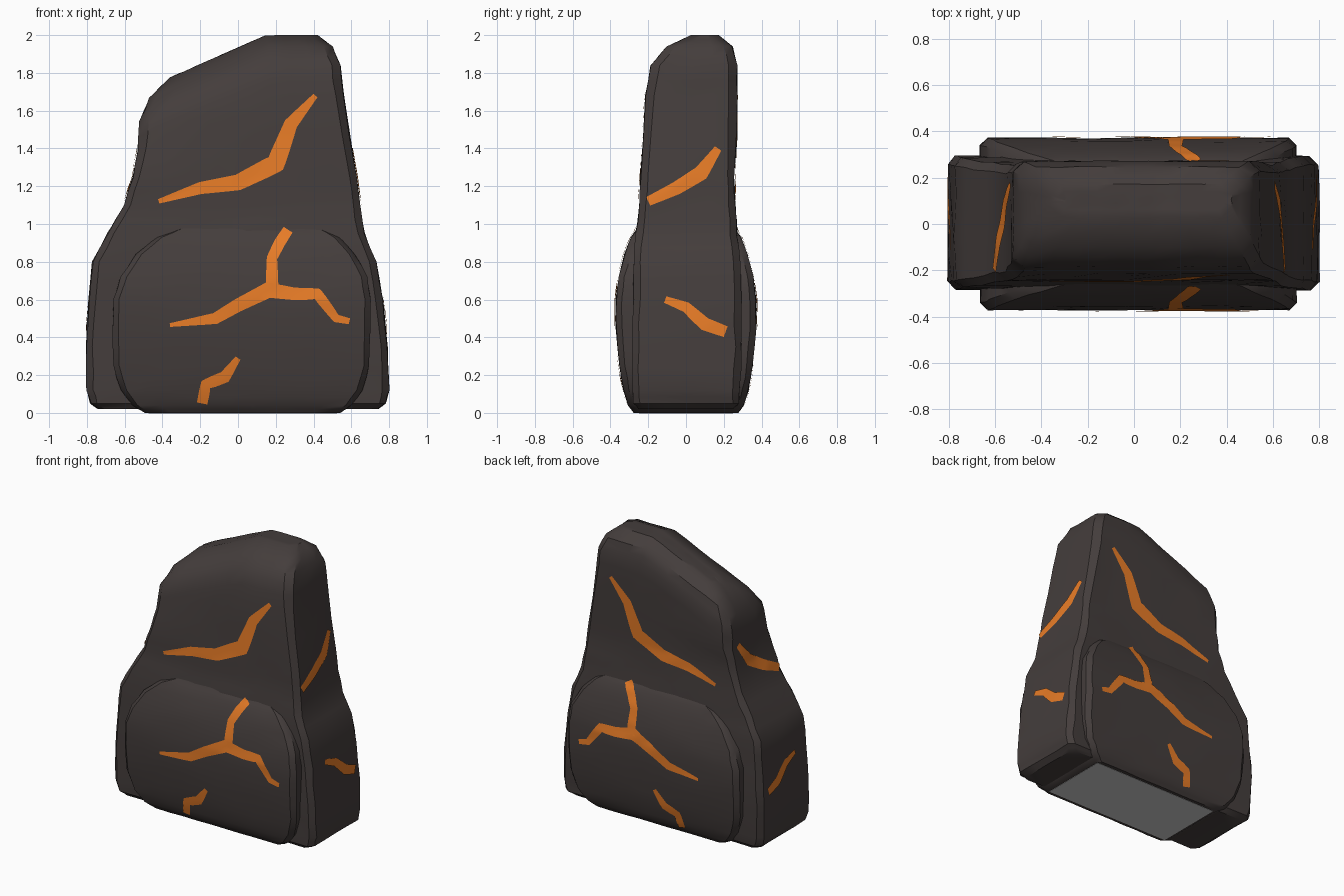
import bpy, bmesh, random
from mathutils import Vector
from mathutils.bvhtree import BVHTree

random.seed(4)
cube = bpy.data.objects.get("Cube")
if cube:
    bpy.data.objects.remove(cube, do_unlink=True)


def material(name, rgb):
    mat = bpy.data.materials.new(name)
    mat.use_nodes = True
    mat.diffuse_color = (*rgb, 1)
    mat.node_tree.nodes["Principled BSDF"].inputs["Base Color"].default_value = (*rgb, 1)
    return mat


stone = material("dark stone", (0.058, 0.047, 0.045))
ember = material("glowing orange", (0.80, 0.20, 0.02))
grey = material("plain grey", (0.62, 0.62, 0.62))


def finish(name, bm, mat, angle=0.6):
    mesh = bpy.data.meshes.new(name)
    bm.to_mesh(mesh)
    bm.free()
    mesh.materials.append(mat)
    obj = bpy.data.objects.new(name, mesh)
    bpy.context.collection.objects.link(obj)
    bpy.ops.object.select_all(action='DESELECT')
    obj.select_set(True)
    bpy.context.view_layer.objects.active = obj
    bpy.ops.object.shade_smooth_by_angle(angle=angle)
    return obj


def outline(x0, x1, y0, y1, cut, nx=9, ny=4):
    """Chamfered rectangle with evenly divided sides."""
    c = min(cut, (x1 - x0) / 3, (y1 - y0) / 3)
    corners = [(x0 + c, y0), (x1 - c, y0), (x1, y0 + c), (x1, y1 - c),
               (x1 - c, y1), (x0 + c, y1), (x0, y1 - c), (x0, y0 + c)]
    pts = []
    for i, (a, b) in enumerate(zip(corners, corners[1:] + corners[:1])):
        n = (nx, 1, ny, 1)[i % 4]
        pts += [Vector(a).lerp(Vector(b), k / n) for k in range(n)]
    return pts


def loft(rings, rough):
    """Skin a stack of rings, with a slightly chipped surface."""
    bm = bmesh.new()
    stack = []
    for a, b in zip(rings, rings[1:]):
        stack += [a, [p.lerp(q, 0.5) for p, q in zip(a, b)]]
    stack.append(rings[-1])
    loops = []
    for ring in stack:
        loops.append([bm.verts.new(p + Vector((random.uniform(-rough, rough),
                                               random.uniform(-rough, rough), 0)))
                      for p in ring])
    for a, b in zip(loops, loops[1:]):
        for i in range(len(a)):
            j = (i + 1) % len(a)
            bm.faces.new((a[i], a[j], b[j], b[i]))
    bm.faces.new(loops[0][::-1])
    bm.faces.new(loops[-1])
    bmesh.ops.recalc_face_normals(bm, faces=bm.faces)
    bmesh.ops.triangulate(bm, faces=[f for f in bm.faces if len(f.verts) > 4])
    return bm


def crest(x):
    """Height of the sloping top."""
    return min(2.0, 1.78 + 0.44 * (x + 0.35))


# Main boulder: level rings below, then rings hung from the sloping crest
level = [(0.02, -.74, .74, -.25, .25), (0.05, -.78, .78, -.28, .28),
         (0.12, -.80, .80, -.285, .285), (0.35, -.805, .79, -.285, .295),
         (0.6, -.79, .765, -.28, .29), (0.8, -.77, .73, -.275, .285),
         (0.95, -.69, .67, -.265, .27), (1.1, -.605, .645, -.245, .26),
         (1.25, -.555, .625, -.24, .255)]
hung = [(0.32, -.53, .56, -.215, .27), (0.16, -.52, .54, -.185, .27),
        (0.06, -.47, .50, -.10, .245), (0.0, -.36, .42, .03, .17),
        (0.0, -.30, .36, .09, .11)]
rings = [[Vector((p.x, p.y, z)) for p in outline(*box, 0.035)] for z, *box in level]
rings += [[Vector((p.x, p.y, crest(p.x) - d)) for p in outline(*box, 0.045)]
          for d, *box in hung]
body = finish("boulder_body", loft(rings, 0.004), stone)

# Rounded slab bulging out of the front and back
slab = [(0.0, -.49, .54, .275), (0.04, -.56, .60, .305), (0.12, -.62, .66, .33),
        (0.25, -.66, .695, .352), (0.45, -.665, .70, .37), (0.6, -.66, .70, .37),
        (0.72, -.62, .685, .355), (0.84, -.54, .62, .325), (0.93, -.43, .54, .29),
        (0.98, -.32, .45, .255)]
rings = [[Vector((p.x, p.y, z)) for p in outline(x0, x1, -y, y, 0.03)]
         for z, x0, x1, y in slab]
belly = finish("bulging_slab", loft(rings, 0.003), stone)

# Bare underside
bm = bmesh.new()
bmesh.ops.create_cube(bm, size=1)
for v in bm.verts:
    v.co = Vector((v.co.x * 1.0 + 0.025, v.co.y * 0.5, v.co.z * 0.006 + 0.001))
finish("underside_plate", bm, grey)

# Surface that the cracks cling to
surface = bmesh.new()
for obj in (body, belly):
    surface.from_mesh(obj.data)
tree = BVHTree.FromBMesh(surface)
surface.free()


def cling(u, z, axis, side):
    out = Vector((side, 0, 0)) if axis == 'X' else Vector((0, side, 0))
    start = Vector((0, u, z)) if axis == 'X' else Vector((u, 0, z))
    hit = tree.ray_cast(start + out * 3, -out)[0]
    return (hit if hit else start) + out * 0.006


def crack(name, paths, axis, side):
    """Thin ribbons through (across, height, half width) points."""
    bm = bmesh.new()
    for path in paths:
        pts = [Vector(p) for p in path]
        fine = []
        for a, b in zip(pts, pts[1:]):
            n = max(2, int((b - a).length / 0.02))
            fine += [a.lerp(b, k / n) for k in range(n)]
        fine.append(pts[-1])
        rows = []
        for i, p in enumerate(fine):
            t = (fine[min(i + 3, len(fine) - 1)] - fine[max(i - 3, 0)]).to_2d().normalized()
            rows.append([bm.verts.new(cling(p.x - t.y * p.z * s, p.y + t.x * p.z * s, axis, side))
                         for s in (-1, -0.5, 0, 0.5, 1)])
        for a, b in zip(rows, rows[1:]):
            for k in range(4):
                bm.faces.new((a[k], a[k + 1], b[k + 1], b[k]))
    bm.normal_update()
    index = 0 if axis == 'X' else 1
    bmesh.ops.reverse_faces(bm, faces=[f for f in bm.faces if f.normal[index] * side < 0])
    finish(name, bm, ember)


upper = [(-.42, 1.12, .012), (-.2, 1.19, .032), (0, 1.22, .042), (.2, 1.32, .05),
         (.28, 1.53, .036), (.41, 1.68, .014)]
trunk = [(-.36, .465, .01), (-.12, .50, .03), (0, .57, .035), (.18, .66, .042)]
rise = [(.18, .64, .035), (.18, .82, .028), (.22, .90, .03), (.265, .97, .028)]
fork = [(.16, .65, .04), (.3, .63, .033), (.42, .63, .03), (.52, .50, .022), (.59, .485, .016)]
small = [(-.19, .05, .028), (-.17, .15, .03), (-.07, .19, .032), (0, .29, .015)]
side_high = [(-.2, 1.12, .025), (-.05, 1.19, .035), (.08, 1.27, .04), (.17, 1.40, .02)]
side_low = [(-.11, .60, .018), (0, .56, .028), (.1, .47, .035), (.21, .43, .03)]

for face, side in (("front", -1), ("back", 1)):
    crack(face + "_upper_crack", [upper], 'Y', side)
    crack(face + "_forked_crack", [trunk, rise, fork], 'Y', side)
    crack(face + "_small_crack", [small], 'Y', side)
for face, side in (("left", 1), ("right", -1)):
    crack(face + "_upper_crack", [side_high], 'X', side)
    crack(face + "_lower_crack", [side_low], 'X', side)
